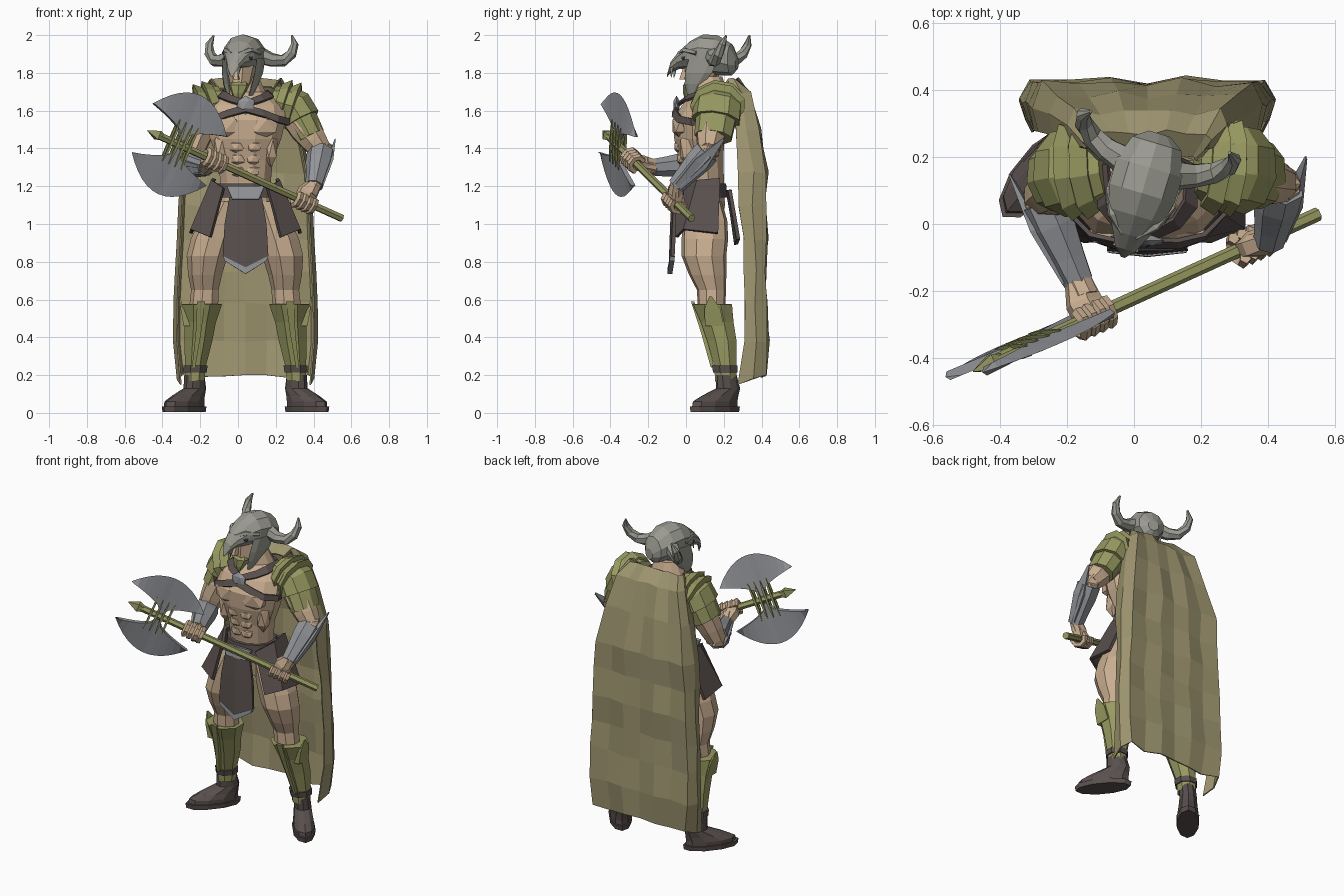
import bpy, bmesh, math
from mathutils import Vector as V, Matrix

if "Cube" in bpy.data.objects:
    bpy.data.objects.remove(bpy.data.objects["Cube"])

CX = 0.04                                   # body centre line
X, Y, Z = V((1, 0, 0)), V((0, 1, 0)), V((0, 0, 1))
COL = dict(skin=(.58, .42, .28), olive=(.31, .32, .12), cloth=(.34, .30, .16), brown=(.10, .08, .075),
           steel=(.29, .30, .32), bone=(.32, .32, .28), dark=(.05, .05, .045))
mats = {}

def mat(c):
    if c not in mats:
        mats[c] = bpy.data.materials.new(c)
        mats[c].diffuse_color = (*COL[c], 1)
    return mats[c]

def mesh(name, verts, faces, col, xf=Matrix(), solid=0):
    me = bpy.data.meshes.new(name)
    me.from_pydata([xf @ V(v) for v in verts], [], faces)
    bm = bmesh.new(); bm.from_mesh(me)
    bmesh.ops.remove_doubles(bm, verts=bm.verts, dist=1e-5)
    bmesh.ops.recalc_face_normals(bm, faces=bm.faces)
    bm.to_mesh(me); bm.free()
    me.materials.append(mat(col))
    ob = bpy.data.objects.new(name, me)
    bpy.context.collection.objects.link(ob)
    if solid:
        m = ob.modifiers.new("thickness", 'SOLIDIFY'); m.thickness = solid; m.offset = 0
    return ob

def limb(name, pts, n, col, ref=None, tan=None, xf=Matrix()):
    """Loft of oval rings along points (x, y, z, r1, r2)."""
    P = [V(p[:3]) for p in pts]
    if ref is None:
        ref = Y if abs((P[-1] - P[0]).normalized().x) > .75 else X
    vs, fs = [], []
    for i, p in enumerate(pts):
        t = tan or (P[min(i + 1, len(P) - 1)] - P[max(i - 1, 0)]).normalized()
        u = (ref - t * ref.dot(t)).normalized()
        v = t.cross(u)
        for k in range(n):
            a = (k + .5) * math.tau / n
            vs.append(P[i] + u * p[3] * math.cos(a) + v * p[-1] * math.sin(a))
    for i in range(len(pts) - 1):
        for k in range(n):
            j = (k + 1) % n
            fs.append((i*n + k, i*n + j, i*n + n + j, i*n + n + k))
    fs += [tuple(range(n)), tuple(range(len(vs) - n, len(vs)))]
    return mesh(name, vs, fs, col, xf)

def blob(name, c, r, col, sub=1, xf=Matrix()):
    bm = bmesh.new()
    bmesh.ops.create_icosphere(bm, subdivisions=sub, radius=1)
    vs = [V((v.co.x*r[0], v.co.y*r[1], v.co.z*r[2])) + V(c) for v in bm.verts]
    fs = [[v.index for v in f.verts] for f in bm.faces]
    bm.free()
    return mesh(name, vs, fs, col, xf)

def flip(pts, s):                           # offsets from centre line -> side s
    return [(CX + s * p[0], *p[1:]) for p in pts]

# Torso: z, centre y, half width, half depth
T = [(1.0, .09, .14, .10), (1.1, .09, .16, .12), (1.22, .09, .138, .115), (1.34, .08, .15, .122), (1.45, .07, .195, .137),
     (1.55, .07, .22, .142), (1.63, .10, .21, .125), (1.7, .13, .11, .09), (1.78, .12, .07, .075)]
limb("torso", [(CX, c, z, a, b) for z, c, a, b in T], 12, 'skin', X, Z)

def surf(a, z, off=.0):                     # point on the torso, angle from the front
    i = max(k for k in range(len(T) - 1) if T[k][0] <= z)
    f = (z - T[i][0]) / (T[i + 1][0] - T[i][0])
    c, rx, ry = [T[i][k] + f * (T[i + 1][k] - T[i][k]) for k in (1, 2, 3)]
    return V((CX + (rx + off) * math.sin(a), c - (ry + off) * math.cos(a), z))

def strap(name, az, w, col='brown', off=.014):
    vs = [surf(a, z + d, off) for a, z in az for d in (-w, w)]
    return mesh(name, vs, [(2*i, 2*i + 1, 2*i + 3, 2*i + 2) for i in range(len(az) - 1)], col, solid=.014)

for s, side in ((-1, "left"), (1, "right")):
    # Chest and stomach muscles
    blob("pectoral_" + side, surf(s * .48, 1.52, -.03), (.105, .05, .075), 'skin')
    for i, z in enumerate((1.41, 1.345, 1.28)):
        blob(f"abdominal_{side}_{i}", surf(s * .27, z, -.015), (.046, .026, .038), 'skin')
    blob("oblique_" + side, surf(s * 1.0, 1.4, -.015), (.04, .05, .1), 'skin')
    # Harness straps
    strap("chest_strap_" + side, [(0, 1.61), (s*.4, 1.585), (s*.8, 1.555), (s*1.3, 1.54), (s*2, 1.54), (s*3.14, 1.54)], .018, off=.02)
    strap("shoulder_strap_" + side, [(0, 1.635), (s*.5, 1.665), (s*1.0, 1.685), (s*2, 1.69), (s*3.14, 1.68)], .015, off=.02)
    # Thigh, greave, ankle band
    limb("thigh_" + side, flip([(.1, .09, 1.12, .07, .1), (.14, .1, 1.02, .1, .12), (.175, .1, .92, .115, .125), (.2, .095, .83, .112, .12),
         (.212, .115, .73, .092, .1), (.213, .135, .65, .075, .078), (.218, .135, .58, .078, .075), (.235, .17, .45, .06, .06)], s), 9, 'skin', X, Z)
    limb("greave_" + side, flip([(.268, .21, .17, .055, .06), (.265, .208, .25, .06, .064), (.25, .19, .38, .08, .084),
         (.24, .165, .48, .09, .094), (.232, .14, .575, .116, .112), (.23, .14, .577, .08, .085)], s), 8, 'olive', X, Z)
    limb("greave_point_" + side, flip([(.31, .15, .46, .025, .07), (.335, .14, .55, .012, .06), (.35, .13, .615, .003, .01)], s), 4, 'olive', X, Z)
    limb("greave_ridge_" + side, flip([(.275, .14, .24, .012, .012), (.25, .095, .42, .02, .02), (.235, .035, .59, .03, .012)], s), 4, 'olive', X, Z)
    limb("ankle_band_" + side, flip([(.267, .208, .215, .066, .07), (.265, .205, .25, .069, .073)], s), 8, 'brown', X, Z)
    # Boot, toes turned out
    xf = Matrix.Translation((CX + s * .275, .215, 0)) @ Matrix.Rotation(s * .68, 4, 'Z')
    limb("boot_" + side, [(0, -.08, .03, .062, .155), (0, -.078, .06, .064, .15), (0, -.045, .09, .058, .12),
         (0, .01, .13, .053, .07), (-s*.005, .0, .2, .05, .06)], 10, 'brown', X, Z, xf)
    limb("boot_sole_" + side, [(0, -.08, .005, .066, .165), (0, -.08, .035, .07, .17)], 10, 'brown', X, Z, xf)
    # Hip skirt panel, flared
    q = flip([(.115, -.045, 1.19), (.175, .06, 1.23), (.165, .18, 1.24), (.185, -.05, .93), (.285, -.01, .97), (.29, .17, .95)], s)
    mesh("hip_panel_" + side, q, [(0, 1, 4, 3), (1, 2, 5, 4)], 'brown', solid=.018)

blob("chest_plate", surf(0, 1.63, .025), (.055, .018, .05), 'steel', 1)

# Belt, buckle and loincloths
limb("belt", [(CX, .085, 1.14, .168, .138), (CX, .085, 1.215, .155, .132)], 12, 'brown', X, Z)
mesh("belt_buckle", [(CX - .1, -.06, 1.2), (CX + .1, -.06, 1.2), (CX + .07, -.07, 1.13), (CX - .07, -.07, 1.13)], [(0, 1, 2, 3)], 'steel', solid=.02)

def flap(name, rows, y0, y1, col, sol):
    n = len(rows)
    vs = [(CX + k * w, y0 + (y1 - y0) * i / (n - 1) + abs(k) * .012, z - (dz if not k else 0))
          for i, (w, z, dz) in enumerate(rows) for k in (-1, 0, 1)]
    mesh(name, vs, [(3*i + k, 3*i + k + 1, 3*i + k + 4, 3*i + k + 3) for i in range(n - 1) for k in (0, 1)], col, solid=sol)

flap("front_loincloth", [(.085, 1.14, 0), (.11, 1.0, 0), (.12, .83, .06)], -.066, -.082, 'brown', .02)
flap("loincloth_tip", [(.118, .83, .06), (.11, .805, .07)], -.084, -.086, 'steel', .026)
flap("rear_loincloth", [(.12, 1.18, 0), (.13, 1.05, 0), (.12, .92, .03)], .22, .265, 'brown', .02)

# Cape: rows of z, half width, back y, edge y; columns of width factor and forward fold
R = [(1.72, .15, .2, .19), (1.765, .19, .275, .22), (1.69, .235, .34, .245), (1.5, .29, .39, .26), (1.27, .34, .43, .275),
     (1.1, .352, .42, .285), (.92, .36, .432, .3), (.75, .37, .42, .31), (.58, .378, .425, .315), (.38, .38, .438, .305), (.2, .36, .425, .28)]
half = [(.95, 1), (1, .5), (.92, .04), (.6, .13), (.3, .02)]
C = [(-u, f) for u, f in half] + [(0, .12)] + half[::-1]
vs = []
for i, (z, w, yb, ye) in enumerate(R):
    for j, (u, f) in enumerate(C):
        wave = .007 * math.sin(2.3 * i + 1.9 * j)
        vs.append((CX + u * w, yb - (yb - ye) * f + wave, z - (.045 * f if i == len(R) - 1 else 0) + wave))
n = len(C)
mesh("cape", vs, [(i*n + j, i*n + j + 1, i*n + n + j + 1, i*n + n + j) for i in range(len(R) - 1) for j in range(n - 1)], 'cloth', solid=.008)

# Shoulder armour: two raised collars and three overlapping plates
for side, a, b, c in (("left", V((-.08, .17, 1.655)), V((-.18, .16, 1.62)), V((-.25, .14, 1.47))),
                      ("right", V((.18, .18, 1.655)), V((.3, .17, 1.62)), V((.385, .145, 1.46)))):
    ax = (b - a).normalized()
    for k in (0, 1):
        p, q = a + ax * (.03 + .05 * k), a + ax * (-.005 + .05 * k)
        limb(f"shoulder_collar_{side}_{k}", [(*p, .125, .1), (*(p + ax * .045), .15, .135), (*(p + ax * .055), .12, .1)], 9, 'olive', Y)
    for k, (f0, f1, r0, r1) in enumerate(((0, .4, .1, .14), (.3, .72, .125, .132), (.6, 1, .112, .102))):
        pt = lambda f: a.lerp(b, f * 2) if f < .5 else b.lerp(c, f * 2 - 1)
        m = (f0 + f1) / 2
        limb(f"shoulder_plate_{side}_{k}", [(*pt(f0), r0, r0 * .8), (*pt(m), (r0 + r1) / 2, (r0 + r1) * .4), (*pt(f1), r1, r1 * .78)], 9, 'olive', Y)

# Axe frame: along the handle, and across the blades (tilted a little)
A, B = V((-.48, -.44, 1.495)), V((.55, .03, 1.03))
d = (B - A).normalized()
h = V((d.x, d.y, 0)).normalized()
n_ = Z.cross(h)
w_ = (d.cross(n_) * (1 if d.cross(n_).z > 0 else -1) - n_ * .12).normalized()
AX = Matrix((d, n_, w_)).transposed().to_4x4()
AX.translation = V((-.31, -.36, 1.42))
limb("axe_handle", [(*(A + d * .07), .021), (*B, .021)], 6, 'olive', Z)
limb("axe_handle_point", [(*A, .002), (*(A + d * .065), .034), (*(A + d * .1), .02)], 4, 'olive', Z)
ts = [i / 6 for i in range(-6, 7)]
m = len(ts)
for s, nm in ((1, "upper"), (-1, "lower")):
    outer = [(.235 * t, 0, s * (.14 + .145 * (1 - t * t))) for t in ts]
    inner = [(.225 * t, o, s * (.015 + .125 * abs(t) ** .45)) for o in (-.014, .014) for t in ts]
    fs = []
    for i in range(m - 1):
        fs += [(i, i+1, m+i+1, m+i), (i, i+1, 2*m+i+1, 2*m+i), (m+i, m+i+1, 2*m+i+1, 2*m+i)]
    fs += [(0, m, 2*m), (m-1, 2*m-1, 3*m-1)]
    mesh(f"axe_blade_{nm}", outer + inner, fs, 'steel', AX)
for i in range(4):
    x = -.054 + .036 * i
    for o in (-.016, .016):
        limb(f"blade_brace_{i}", [(x * 1.1, o, -.12, .003), (x, o * 1.1, -.05, .009), (x, o * 1.1, .05, .009), (x * 1.1, o, .12, .003)], 4, 'olive', X, None, AX)

# Arms, forearm guards and fists
for side, sh, el, wr, hx in (("left", V((-.17, .15, 1.6)), V((-.275, .08, 1.32)), V((-.17, -.16, 1.3)), -.125),
                             ("right", V((.28, .15, 1.6)), V((.44, .12, 1.39)), V((.405, -.045, 1.21)), .35)):
    hand = A + (B - A) * ((hx - A.x) / (B.x - A.x))
    limb("upper_arm_" + side, [(*sh, .08), (*sh.lerp(el, .45), .085), (*sh.lerp(el, .75), .075), (*el, .06)], 8, 'skin', X)
    blob("elbow_" + side, el, (.065, .065, .065), 'skin')
    limb("forearm_" + side, [(*el, .06), (*el.lerp(wr, .4), .06), (*wr, .042), (*wr.lerp(hand, .5), .045)], 8, 'skin', X)
    limb("forearm_guard_" + side, [(*el.lerp(wr, .05), .072), (*el.lerp(wr, .35), .07), (*el.lerp(wr, .75), .055), (*el.lerp(wr, 1.05), .047)], 7, 'steel', X)
    back = (el - wr).normalized()
    out = V((-1 if side == "left" else 1, .3, -.1))
    out = (out - back * out.dot(back)).normalized()
    p = el.lerp(wr, .3) + out * .052
    limb("guard_fin_" + side, [(*(wr + out * .036), .014, .03), (*p, .022, .055), (*(p + back * .18 + out * .01), .003, .008)], 4, 'steel', out)
    e1 = hand - wr
    e1 = (e1 - d * e1.dot(d)).normalized()
    e2 = d.cross(e1)
    limb("palm_" + side, [(*wr, .04, .038), (*(hand - e1 * .05), .06, .042), (*(hand - e1 * .01), .06, .04)], 6, 'skin', d)
    for i in range(5):
        sg = 1 if i < 4 else -1             # four fingers one way, thumb the other
        c = hand + d * ((i - 1.5) * .031 if i < 4 else .02)
        arc = [c + (e1 * math.cos(g) + e2 * sg * math.sin(g)) * .04 for g in (-2.4, -1.5, -.7, .1, .9, 1.7)[:6 if i < 4 else 4]]
        limb(f"finger_{side}_{i}", [(*q, .018) for q in arc], 5, 'skin', d)

# Head and horned helmet, turned slightly
HD = Matrix.Translation((.038, .14, 0)) @ Matrix.Rotation(-.29, 4, 'Z')
limb("head", [(0, -.1, 1.7, .035, .03), (0, -.075, 1.75, .06, .075), (0, -.05, 1.83, .075, .1), (0, -.03, 1.92, .07, .09)], 8, 'skin', X, Z, HD)
limb("nose", [(0, -.165, 1.765, .018, .02), (0, -.15, 1.83, .01, .012)], 4, 'skin', X, Z, HD)
limb("beard", [(0, -.14, 1.645, .008, .008), (0, -.13, 1.69, .035, .03), (0, -.115, 1.735, .055, .045), (0, -.11, 1.76, .04, .03)], 7, 'olive', X, Z, HD)
limb("helmet_dome", [(0, .135, 1.85, .035, .035), (0, .105, 1.87, .08, .085), (0, .03, 1.893, .108, .106), (0, -.05, 1.902, .107, .102),
     (0, -.12, 1.895, .088, .075), (0, -.18, 1.87, .055, .048), (0, -.225, 1.835, .033, .03), (0, -.25, 1.785, .006, .006)], 10, 'bone', X, Y, HD)
for s, side in ((-1, "left"), (1, "right")):
    limb("helmet_cheek_" + side, [(s*.06, -.1, 1.68, .01, .02), (s*.078, -.08, 1.74, .014, .05),
         (s*.09, -.05, 1.8, .014, .075), (s*.095, -.02, 1.88, .012, .08)], 6, 'bone', X, Z, HD)
    limb("helmet_fang_" + side, [(s*.03, -.215, 1.83, .012), (s*.026, -.22, 1.775, .002)], 4, 'bone', X, None, HD)
    blob("eye_socket_" + side, (s*.062, -.13, 1.878), (.022, .026, .018), 'dark', 1, HD)
    limb("helmet_brow_" + side, [(s*.02, -.18, 1.9, .012), (s*.065, -.135, 1.92, .016), (s*.1, -.06, 1.905, .012)], 5, 'bone', Z, None, HD)
    limb("horn_" + side, [(s*.08, .03, 1.89, .045), (s*.135, .045, 1.868, .037), (s*.19, .07, 1.865, .032),
         (s*.226, .1, 1.9, .028), (s*.236, .125, 1.95, .021), (s*.216, .14, 1.998, .005)], 7, 'bone', Y, None, HD)

for m in bpy.data.materials:
    if m.users and not m.is_grease_pencil:
        m.use_nodes = True
        m.node_tree.nodes["Principled BSDF"].inputs["Base Color"].default_value = m.diffuse_color
